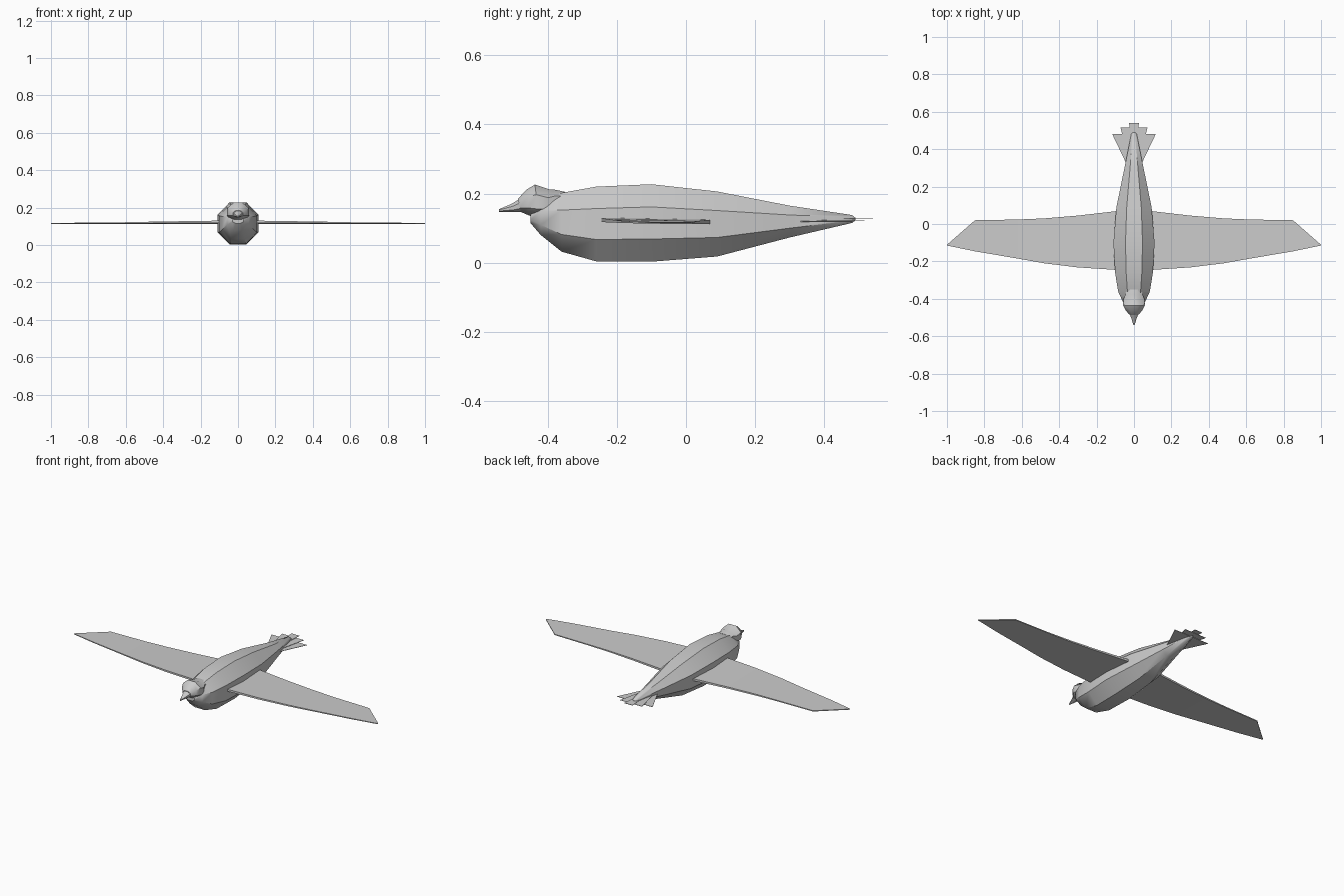
import bpy, bmesh, math

if "Cube" in bpy.data.objects:
    bpy.data.objects.remove(bpy.data.objects["Cube"])


def make_object(name, verts, faces, smooth=None):
    mesh = bpy.data.meshes.new(name)
    mesh.from_pydata(verts, [], faces)
    bm = bmesh.new()
    bm.from_mesh(mesh)
    bmesh.ops.recalc_face_normals(bm, faces=bm.faces)
    bm.to_mesh(mesh)
    bm.free()
    ob = bpy.data.objects.new(name, mesh)
    bpy.context.collection.objects.link(ob)
    if smooth:
        bpy.ops.object.select_all(action='DESELECT')
        ob.select_set(True)
        bpy.context.view_layer.objects.active = ob
        bpy.ops.object.shade_smooth_by_angle(angle=math.radians(smooth))
    return ob


def loft(name, sections, smooth, sides=8):
    """Octagonal rings; each section is (y top, top z, y bottom, bottom z, half width)."""
    verts, faces = [], []
    k = 1 / math.cos(math.pi / sides)
    for yt, zt, yb, zb, w in sections:
        for i in range(sides):
            a = 2 * math.pi * (i + 0.5) / sides
            c, s = k * math.cos(a), k * math.sin(a)
            verts.append((w * c, (yt + yb) / 2 + s * (yt - yb) / 2,
                          (zt + zb) / 2 + s * (zt - zb) / 2))
    for r in range(len(sections) - 1):
        for i in range(sides):
            j = (i + 1) % sides
            faces.append((r * sides + i, r * sides + j, (r + 1) * sides + j, (r + 1) * sides + i))
    faces.append(tuple(range(sides)))
    faces.append(tuple(range(len(verts) - sides, len(verts))))
    return make_object(name, verts, faces, smooth)


# Body tapering to the tail
loft("body", [
    (-0.45, 0.145, -0.45, 0.115, 0.03),
    (-0.42, 0.18, -0.42, 0.08, 0.058),
    (-0.36, 0.202, -0.36, 0.032, 0.085),
    (-0.26, 0.220, -0.26, 0.004, 0.101),
    (-0.10, 0.227, -0.10, 0.003, 0.110),
    (0.09, 0.206, 0.09, 0.018, 0.094),
    (0.30, 0.165, 0.30, 0.073, 0.051),
    (0.48, 0.138, 0.48, 0.115, 0.015),
    (0.49, 0.130, 0.49, 0.122, 0.005)], 40)

# Head, tilted back over the shoulders
loft("head", [
    (-0.486, 0.185, -0.478, 0.147, 0.026),
    (-0.462, 0.211, -0.455, 0.137, 0.046),
    (-0.437, 0.226, -0.425, 0.126, 0.058),
    (-0.395, 0.212, -0.405, 0.130, 0.055),
    (-0.378, 0.211, -0.380, 0.150, 0.046),
    (-0.350, 0.205, -0.350, 0.165, 0.042)], 40)

# Pointed beak
loft("beak", [
    (-0.475, 0.188, -0.470, 0.146, 0.027),
    (-0.505, 0.170, -0.495, 0.146, 0.015),
    (-0.541, 0.155, -0.541, 0.147, 0.003)], 40)

# Thin wings: (x, front y, back y, front z, back z, thickness)
stations = [
    (0.00, -0.248, 0.090, 0.118, 0.112, 0.014),
    (0.10, -0.245, 0.068, 0.118, 0.112, 0.012),
    (0.30, -0.232, 0.045, 0.117, 0.112, 0.010),
    (0.48, -0.210, 0.030, 0.116, 0.112, 0.008),
    (0.62, -0.185, 0.024, 0.115, 0.112, 0.006),
    (0.85, -0.146, 0.020, 0.114, 0.112, 0.005),
    (1.00, -0.115, -0.111, 0.113, 0.113, 0.004)]
for side, name in ((1, "left_wing"), (-1, "right_wing")):
    verts, faces = [], []
    for x, yf, yb, zf, zb, t in stations:
        verts += [(side * x, yf, zf), (side * x, yb, zb),
                  (side * x, yb, zb + t), (side * x, yf, zf + t)]
    for r in range(len(stations) - 1):
        for i in range(4):
            j = (i + 1) % 4
            faces.append((4 * r + i, 4 * r + j, 4 * r + 4 + j, 4 * r + 4 + i))
    faces.append((0, 1, 2, 3))
    n = len(verts)
    faces.append((n - 4, n - 3, n - 2, n - 1))
    make_object(name, verts, faces)

# Stacked tail feathers: (half width, end y, z)
for i, (w, y, z) in enumerate([(0.117, 0.482, 0.118), (0.072, 0.516, 0.122), (0.026, 0.541, 0.126)]):
    root = min(w * 0.3, 0.03)
    make_object(f"tail_feather_{i + 1}",
                [(-root, 0.30, z), (root, 0.30, z), (w, y, z), (-w, y, z),
                 (-root, 0.30, z + 0.002), (root, 0.30, z + 0.002), (w, y, z + 0.002), (-w, y, z + 0.002)],
                [(0, 1, 2, 3), (4, 5, 6, 7), (0, 1, 5, 4), (1, 2, 6, 5), (2, 3, 7, 6), (3, 0, 4, 7)])
